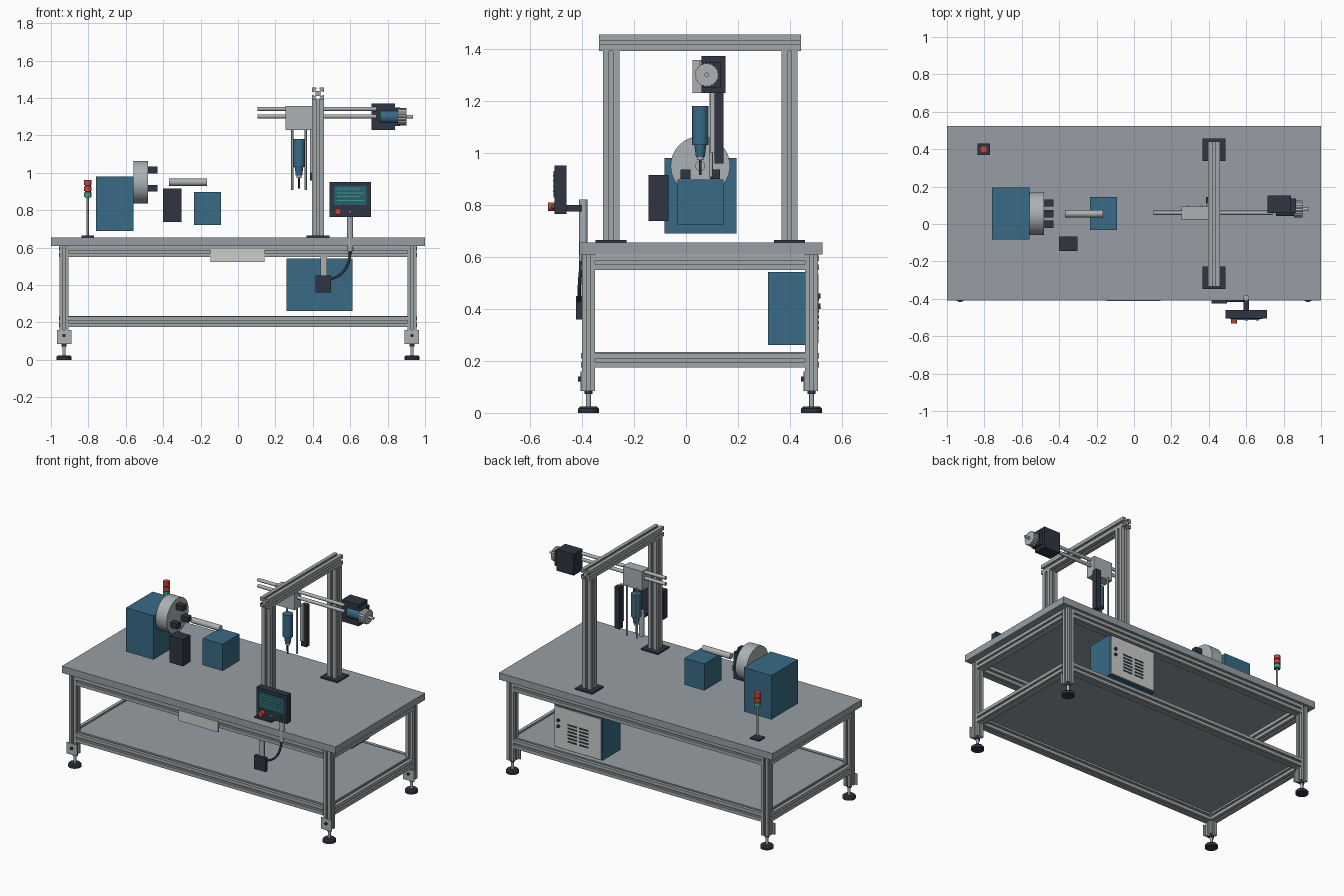
import bpy, bmesh
from math import sin, cos, pi
from mathutils import Vector

if "Cube" in bpy.data.objects:
    bpy.data.objects.remove(bpy.data.objects["Cube"])


def material(name, *srgb):
    lin = [((c / 255 + 0.055) / 1.055) ** 2.4 for c in srgb] + [1]
    m = bpy.data.materials.new(name)
    m.use_nodes = True
    m.diffuse_color = lin
    m.node_tree.nodes["Principled BSDF"].inputs["Base Color"].default_value = lin
    return m


GREY = material("table grey", 150, 158, 164)
ALU = material("aluminium", 160, 166, 168)
STEEL = material("light steel", 172, 177, 179)
PLATE = material("pale plate", 202, 206, 204)
BLUE = material("machine blue", 56, 106, 134)
DARK = material("dark graphite", 46, 53, 66)
RED = material("signal red", 204, 66, 56)
GREEN = material("signal green", 66, 158, 128)
SCREEN = material("screen teal", 40, 96, 116)


def finish(name, bm, mat, smooth=False):
    bmesh.ops.recalc_face_normals(bm, faces=bm.faces)
    for f in bm.faces:
        f.smooth = smooth and len(f.verts) == 4
    me = bpy.data.meshes.new(name)
    bm.to_mesh(me)
    bm.free()
    me.materials.append(mat)
    ob = bpy.data.objects.new(name, me)
    bpy.context.collection.objects.link(ob)
    return ob


def box(name, x, y, z, mat):
    bm = bmesh.new()
    bmesh.ops.create_cube(bm, size=1)
    for v in bm.verts:
        v.co = [(lo + hi) / 2 + c * (hi - lo) for c, (lo, hi) in zip(v.co, (x, y, z))]
    return finish(name, bm, mat)


def place(ob, a, b):
    ob.location = a
    ob.rotation_euler = (b - a).to_track_quat('Z', 'Y').to_euler()
    return ob


def cyl(name, a, b, r, mat, r2=None, seg=32):
    a, b = Vector(a), Vector(b)
    bm = bmesh.new()
    bmesh.ops.create_cone(bm, cap_ends=True, segments=seg, radius1=r,
                          radius2=r if r2 is None else r2, depth=(b - a).length)
    bmesh.ops.translate(bm, verts=bm.verts, vec=(0, 0, (b - a).length / 2))
    return place(finish(name, bm, mat, True), a, b)


def prism(name, pts, a, b, mat):
    a, b = Vector(a), Vector(b)
    bm = bmesh.new()
    face = bm.faces.new([bm.verts.new((x, y, 0)) for x, y in pts])
    new = bmesh.ops.extrude_face_region(bm, geom=[face])["geom"]
    bmesh.ops.translate(bm, verts=[v for v in new if isinstance(v, bmesh.types.BMVert)],
                        vec=(0, 0, (b - a).length))
    return place(finish(name, bm, mat), a, b)


def slotted(name, a, b, size):
    """Square extrusion with a T-slot along each side."""
    h = size / 2
    side = [(-1, -1), (-.24, -1), (-.24, -.78), (-.5, -.78), (-.24, -.42),
            (.24, -.42), (.5, -.78), (.24, -.78), (.24, -1)]
    pts = []
    for k in range(4):
        c, s = round(cos(k * pi / 2)), round(sin(k * pi / 2))
        pts += [((x * c - y * s) * h, (x * s + y * c) * h) for x, y in side]
    return prism(name, pts, a, b, ALU)


# Table top and shelf
box("table_top", (-1, 1), (-.41, .525), (.61, .655), GREY)
box("shelf", (-.92, .92), (-.37, .48), (.222, .234), GREY)

# Frame: legs, feet, leg brackets, rails
FRONT, BACK, SIDE = -.375, .483, .93
for x, sx in ((-SIDE, "right"), (SIDE, "left")):
    for y, sy in ((FRONT, "front"), (BACK, "back")):
        tag = f"{sy}_{sx}"
        slotted("leg_" + tag, (x, y, .085), (x, y, .61), .05)
        cyl("foot_" + tag, (x, y, 0), (x, y, .016), .04, DARK)
        cyl("foot_top_" + tag, (x, y, .016), (x, y, .024), .04, DARK, .032)
        cyl("foot_stem_" + tag, (x, y, .02), (x, y, .09), .009, STEEL, seg=16)
        cyl("foot_nut_" + tag, (x, y, .072), (x, y, .086), .016, DARK, seg=6)
        box("leg_bracket_" + tag, (x - .039, x + .039), (y - .031, y - .025), (.085, .16), STEEL)
        cyl("bracket_bolt_" + tag, (x, y - .041, .13), (x, y - .03, .13), .009, DARK, seg=12)
    for z, level in ((.578, "upper"), (.203, "lower")):
        slotted(f"{level}_side_rail_{sx}", (x, FRONT + .025, z), (x, BACK - .025, z), .056)
for y, sy in ((FRONT, "front"), (BACK, "back")):
    for z, level in ((.578, "upper"), (.203, "lower")):
        slotted(f"{level}_rail_{sy}", (.025 - SIDE, y, z), (SIDE - .025, y, z), .056)
box("front_plate", (-.148, .142), (-.411, -.402), (.523, .592), PLATE)

# Gantry
GX = .427
for y, tag in ((-.288, "front"), (.398, "back")):
    slotted("gantry_post_" + tag, (GX, y, .655), (GX, y, 1.393), .063)
    box("gantry_base_" + tag, (GX - .062, GX + .062), (y - .06, y + .06), (.655, .665), DARK)
slotted("gantry_beam", (GX, -.335, 1.424), (GX, .442, 1.424), .063)

# Cross slide with rods, carriage, guide and drive
for z, tag in ((1.342, "upper"), (1.302, "lower")):
    cyl("slide_rod_" + tag, (.105, .06, z), (.74, .06, z), .011, STEEL, seg=20)
box("carriage", (.255, .395), (.025, .093), (1.23, 1.357), STEEL)
box("cable_guide", (.385, .422), (.11, .145), (.96, 1.235), DARK)
box("guide_backing", (.385, .41), (.095, .11), (1.0, 1.24), STEEL)
for x, tag in ((.29, "right"), (.362, "left")):
    cyl("plunge_rod_" + tag, (x, .097, .908), (x, .097, 1.24), .006, STEEL, seg=16)
box("drive_housing", (.715, .84), (.06, .152), (1.23, 1.372), DARK)
box("drive_flange", (.76, .865), (.06, .135), (1.25, 1.35), DARK)
cyl("drive_motor", (.76, .08, 1.3), (.866, .08, 1.3), .037, BLUE)
rim = [((.046 if k % 4 < 2 else .043) * cos(k * pi / 36),
        (.046 if k % 4 < 2 else .043) * sin(k * pi / 36)) for k in range(72)]
prism("hand_wheel", rim, (.855, .08, 1.3), (.9, .08, 1.3), STEEL)
cyl("drive_shaft", (.9, .08, 1.3), (.935, .08, 1.3), .009, STEEL, seg=16)

# Spindle
SX, SY = .326, .055
cyl("spindle_body", (SX, SY, 1.03), (SX, SY, 1.18), .031, BLUE)
cyl("spindle_nose", (SX, SY, .985), (SX, SY, 1.03), .017, BLUE, .023)
cyl("spindle_collet", (SX, SY, .972), (SX, SY, .986), .013, STEEL)
cyl("spindle_tool", (SX, SY, .915), (SX, SY, .975), .005, DARK, seg=12)

# Headstock, chuck, workpiece, tailstock
AY, AZ = .055, .95
box("headstock", (-.76, -.56), (-.083, .195), (.69, .98), BLUE)
cyl("chuck", (-.56, AY, AZ), (-.48, AY, AZ), .114, STEEL, seg=48)
for k in range(3):
    a = pi / 2 + k * 2 * pi / 3
    y, z = AY + .065 * cos(a), AZ + .065 * sin(a)
    box(f"chuck_jaw_{k + 1}", (-.49, -.43), (y - .019, y + .019), (z - .018, z + .018), DARK)
cyl("workpiece", (-.37, AY, AZ), (-.165, AY, AZ), .019, STEEL)
box("tailstock", (-.235, -.09), (-.033, .145), (.722, .898), BLUE)
box("tool_block", (-.4, -.302), (-.145, -.067), (.738, .915), DARK)

# Signal tower
TX, TY = -.803, .4
box("tower_base", (TX - .033, TX + .033), (TY - .03, TY + .03), (.655, .664), DARK)
cyl("tower_pole", (TX, TY, .66), (TX, TY, .87), .006, STEEL, seg=16)
cyl("tower_core", (TX, TY, .868), (TX, TY, .955), .016, DARK, seg=24)
for z, mat, tag in ((.87, GREEN, "bottom"), (.902, RED, "middle"), (.935, RED, "top")):
    cyl("tower_lamp_" + tag, (TX, TY, z), (TX, TY, z + .026), .02, mat, seg=24)

# Control panel with screen, buttons and mounting pole
box("control_panel", (.488, .71), (-.505, -.46), (.765, .952), DARK)
box("panel_screen", (.512, .688), (-.509, -.504), (.828, .93), SCREEN)
for k in range(4):
    z = .85 + k * .02
    box(f"screen_line_{k + 1}", (.53, .67 - .02 * (k % 2)), (-.512, -.508), (z, z + .005), GREEN)
for x, r, d, mat, tag in ((.535, .017, .026, RED, "stop"), (.6, .009, .012, GREEN, "start"),
                          (.66, .009, .012, SCREEN, "reset")):
    cyl(f"panel_{tag}_button", (x, -.504, .793), (x, -.505 - d, .793), r, mat, seg=20)
cyl("panel_pole", (.6, -.395, .582), (.6, -.395, .82), .016, STEEL)
box("panel_arm", (.585, .615), (-.462, -.39), (.775, .8), DARK)

# Junction box and cable
box("junction_box", (.415, .497), (-.424, -.4), (.36, .45), DARK)
box("junction_hanger", (.44, .476), (-.408, -.4), (.44, .55), STEEL)
path = [(.6, -.4, .6), (.6, -.408, .53), (.57, -.411, .47), (.53, -.411, .44), (.485, -.411, .43)]
curve = bpy.data.curves.new("panel_cable", 'CURVE')
curve.dimensions = '3D'
curve.bevel_depth = .007
curve.bevel_resolution = 3
spline = curve.splines.new('NURBS')
spline.points.add(len(path) - 1)
for p, co in zip(spline.points, path):
    p.co = (*co, 1)
spline.use_endpoint_u = True
spline.order_u = 4
curve.materials.append(DARK)
bpy.context.collection.objects.link(bpy.data.objects.new("panel_cable", curve))

# Electrical cabinet with vented rear door
box("cabinet", (.26, .612), (.315, .5), (.262, .542), BLUE)
box("cabinet_door", (.266, .606), (.5, .509), (.268, .536), PLATE)
for col in range(2):
    for row in range(6):
        x, z = .355 + col * .085, .32 + row * .022
        box(f"vent_{col + 1}_{row + 1}", (x, x + .07), (.507, .511), (z, z + .01), DARK)
for z, tag in ((.45, "upper"), (.41, "lower")):
    cyl("door_lock_" + tag, (.575, .508, z), (.575, .518, z), .01, DARK, seg=16)
